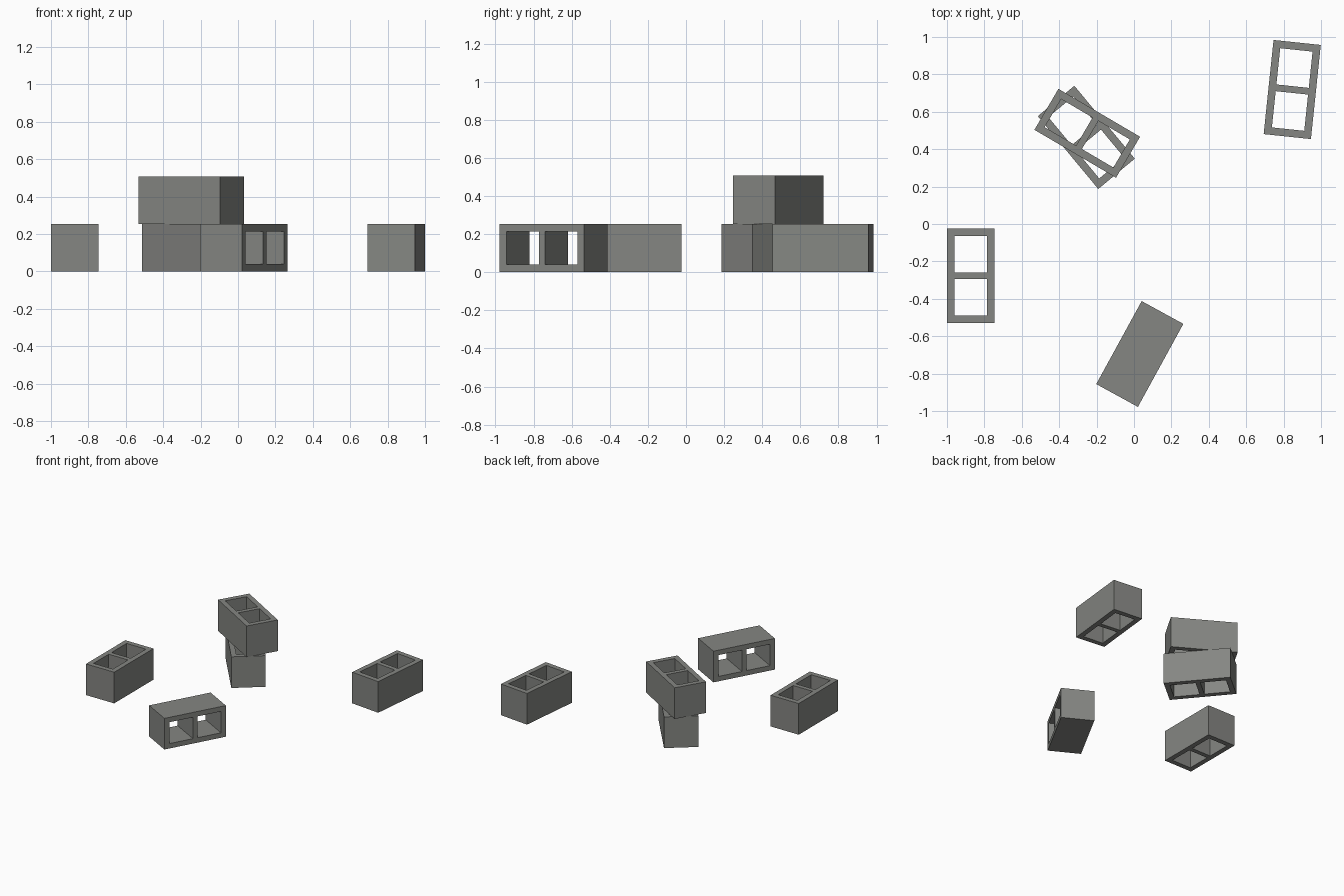
import bpy, bmesh, math

if "Cube" in bpy.data.objects:
    bpy.data.objects.remove(bpy.data.objects["Cube"])

L, W, H = 0.506, 0.254, 0.254      # block length, width, height
WALL, WEB = 0.04, 0.036            # outer shell and middle web

concrete = bpy.data.materials.new("concrete_grey")
concrete.diffuse_color = (0.235, 0.24, 0.225, 1)
concrete.use_nodes = True
concrete.node_tree.nodes["Principled BSDF"].inputs["Base Color"].default_value = concrete.diffuse_color


def hollow_block_mesh():
    """Plan grid without the two core cells, extruded to full height."""
    xs = [-L / 2, -L / 2 + WALL, -WEB / 2, WEB / 2, L / 2 - WALL, L / 2]
    ys = [-W / 2, -W / 2 + WALL, W / 2 - WALL, W / 2]
    bm = bmesh.new()
    v = [[bm.verts.new((x, y, -H / 2)) for y in ys] for x in xs]
    for i in range(5):
        for j in range(3):
            if j == 1 and i in (1, 3):     # the two open cores
                continue
            bm.faces.new((v[i][j], v[i + 1][j], v[i + 1][j + 1], v[i][j + 1]))
    ext = bmesh.ops.extrude_face_region(bm, geom=bm.faces[:], use_keep_orig=True)
    top = [g for g in ext["geom"] if isinstance(g, bmesh.types.BMVert)]
    bmesh.ops.translate(bm, verts=top, vec=(0, 0, H))
    bmesh.ops.recalc_face_normals(bm, faces=bm.faces[:])
    me = bpy.data.meshes.new("hollow_block")
    bm.to_mesh(me)
    bm.free()
    me.materials.append(concrete)
    return me


mesh = hollow_block_mesh()


def block(name, x, y, turn, level=0, on_side=False):
    ob = bpy.data.objects.new(name, mesh)
    ob.location = (x, y, H / 2 + level * H)
    ob.rotation_euler = (math.pi / 2 if on_side else 0, 0, math.radians(turn))
    bpy.context.collection.objects.link(ob)


# Loose blocks with the cores upright
block("left_block", -0.873, -0.277, 90)
block("right_block", 0.846, 0.719, 84)
# Stacked pair, twisted against each other
block("stack_lower_block", -0.255, 0.463, -50.3)
block("stack_upper_block", -0.25, 0.485, -30.4, level=1)
# Block lying on its side, cores horizontal
block("lying_block", 0.031, -0.695, 61.3, on_side=True)
